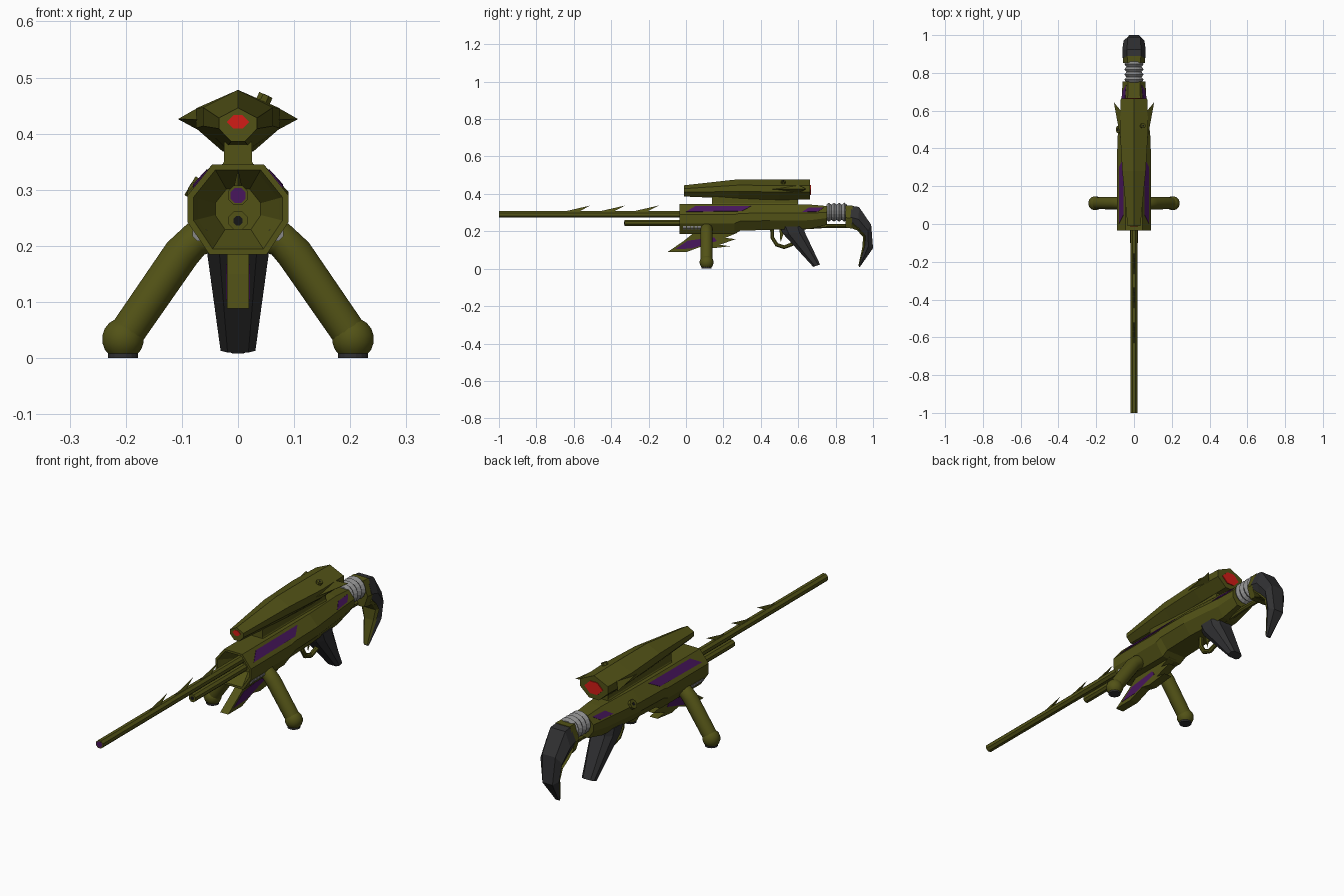
import bpy, math
from mathutils import Vector as V

if "Cube" in bpy.data.objects:
    bpy.data.objects.remove(bpy.data.objects["Cube"])


def material(name, r, g, b):
    m = bpy.data.materials.new(name)
    m.diffuse_color = (r, g, b, 1)
    m.use_nodes = True
    m.node_tree.nodes["Principled BSDF"].inputs["Base Color"].default_value = m.diffuse_color
    return m


OLIVE = material("olive", 0.085, 0.085, 0.008)
DARK = material("dark_rubber", 0.03, 0.03, 0.032)
RED = material("red_glass", 0.65, 0.012, 0.008)
PURPLE = material("purple", 0.065, 0.008, 0.11)
BLACK = material("black", 0.008, 0.008, 0.008)
STEEL = material("steel", 0.25, 0.25, 0.25)


def make(name, verts, faces, mat, smooth=False):
    me = bpy.data.meshes.new(name)
    me.from_pydata([tuple(v) for v in verts], [], faces)
    ob = bpy.data.objects.new(name, me)
    bpy.context.collection.objects.link(ob)
    me.materials.append(mat)
    import bmesh
    bm = bmesh.new()
    bm.from_mesh(me)
    bmesh.ops.recalc_face_normals(bm, faces=bm.faces)
    bm.to_mesh(me)
    bm.free()
    if smooth:
        bpy.ops.object.select_all(action='DESELECT')
        ob.select_set(True)
        bpy.context.view_layer.objects.active = ob
        bpy.ops.object.shade_smooth_by_angle(angle=math.radians(40))
    return ob


def loft(name, rings, mat, smooth=False):
    """Skin a list of equal-length rings and cap both ends."""
    n = len(rings[0])
    verts = [p for r in rings for p in r]
    faces = [(i * n + j, i * n + (j + 1) % n, (i + 1) * n + (j + 1) % n, (i + 1) * n + j)
             for i in range(len(rings) - 1) for j in range(n)]
    last = (len(rings) - 1) * n
    faces += [tuple(range(n)), tuple(range(last, last + n))]
    return make(name, verts, faces, mat, smooth)


def tube(name, path, radii, n, mat, ref=(1, 0, 0), smooth=False):
    path = [V(p) for p in path]
    if not isinstance(radii, (list, tuple)):
        radii = [radii] * len(path)
    rings = []
    for i, p in enumerate(path):
        t = (path[min(i + 1, len(path) - 1)] - path[max(i - 1, 0)]).normalized()
        u = (V(ref) - t * t.dot(V(ref))).normalized()
        w = t.cross(u)
        rings.append([p + (u * math.cos(a) + w * math.sin(a)) * radii[i]
                      for a in ((k + 0.5) * math.tau / n for k in range(n))])
    return loft(name, rings, mat, smooth)


def plate(name, profile, x0, x1, mat):
    return loft(name, [[(x, y, z) for y, z in profile] for x in (x0, x1)], mat)


def panel(name, pts, mat, t=0.002):
    pts = [V(p) for p in pts]
    nrm = (pts[1] - pts[0]).cross(pts[2] - pts[1]).normalized() * t
    return loft(name, [[p - nrm for p in pts], [p + nrm for p in pts]], mat)


def spike(name, base, tip, mat):
    n = len(base)
    return make(name, base + [tip], [(i, (i + 1) % n, n) for i in range(n)] + [tuple(range(n))], mat)


# Receiver: octagonal body with a recessed front, tapering to the rear
BODY = [(-0.035, 0.09, 0.345, 0.185), (0.26, 0.09, 0.345, 0.185), (0.29, 0.09, 0.345, 0.203),
        (0.45, 0.088, 0.345, 0.208), (0.66, 0.066, 0.343, 0.212), (0.755, 0.06, 0.335, 0.235)]


def octagon(y, w, top, bot, s=1):
    h, c = top - bot, (top + bot) / 2
    half = [(0.57, 0), (1, 0.36), (1, 0.655), (0.51, 1)]
    pts = half + [(-a, b) for a, b in reversed(half)]
    return [V((a * w * s, y, c + (bot + b * h - c) * s)) for a, b in pts]


def chamfer(y, t, side):
    for a, b in zip(BODY, BODY[1:]):
        if a[0] <= y <= b[0]:
            k = (y - a[0]) / (b[0] - a[0])
            ring = octagon(*[p + (q - p) * k for p, q in zip(a, b)])
            p = ring[2].lerp(ring[3], t)
            return V((p.x * side, p.y, p.z))


front = BODY[0]
loft("receiver", [octagon(0.04, *front[1:], s=0.45), octagon(-0.02, *front[1:], s=0.8),
                  octagon(-0.035, *front[1:], s=0.88)] + [octagon(*b) for b in BODY], OLIVE)
for s in (-1, 1):
    panel("side_panel", [chamfer(y, t, s) for y, t in ((0, .25), (.05, .8), (.35, .8), (.3, .25))], PURPLE)
    panel("rear_panel", [chamfer(y, t, s) for y, t in ((.62, .1), (.655, .6), (.735, .7), (.705, .15))], PURPLE)
    for k in range(5):
        y = -0.015 + k * 0.02
        tube("side_rib", [(s * .068, y, .222), (s * .068, y + .016, .222)], .014, 8, STEEL)

# Barrel, gas tube and barrel barbs
tube("barrel", [(0, -1, .29), (0, .06, .29)], .019, 8, OLIVE)
tube("muzzle_core", [(0, -1, .29), (0, -.99, .29)], [.0145, .0145], 8, PURPLE).location.y = -.0005
tube("gas_tube", [(0, -.33, .245), (0, .06, .245)], .018, 8, OLIVE)
tube("gas_tube_bore", [(0, -.331, .245), (0, -.32, .245)], .009, 8, BLACK)
for y in (-.65, -.465, -.285):
    spike("barrel_barb", [(0, y, .306), (.008, y + .07, .302), (-.008, y + .07, .302)],
          (0, y + .14, .338), OLIVE)

# Scope: wedge-shaped housing with lenses, side fins and mount


def scope_ring(y, w, top, bot, s=1):
    h, c = top - bot, (top + bot) / 2
    half = [(.36, 0), (1, .38), (1, .7)]
    pts = half + [(0, 1)] + [(-a, b) for a, b in reversed(half)]
    return [(a * w * s, y, c + (bot + b * h - c) * s) for a, b in pts]


loft("scope", [scope_ring(-.01, .034, .446, .386), scope_ring(.28, .062, .478, .374),
               scope_ring(.5, .075, .478, .368), scope_ring(.664, .07, .476, .37)], OLIVE)
hexagon = [(.02, 0), (.008, .012), (-.008, .012), (-.02, 0), (-.008, -.012), (.008, -.012)]
for name, y, k in (("front_lens", -.012, 1), ("rear_lens", .664, 2.3)):
    loft(name, [[(x * k, y + d, .421 + z * k) for x, z in hexagon] for d in (0, .004)], RED)
for s in (-1, 1):
    spike("scope_fin", [(s * .062, .4, .425), (s * .07, .6, .447), (s * .07, .6, .406)],
          (s * .107, .645, .426), OLIVE)
loft("scope_mount", [[(x, y, z) for x, y in ((-w, .14), (w, .14), (w, .6), (-w, .6))]
                     for z, w in ((.335, .034), (.35, .025), (.385, .025))], OLIVE)

# Adjustment knobs
for name, p, d, r in (("scope_knob", (.04, .52, .447), (.4, 0, .9), .014),
                      ("body_knob", (-.065, .5, .295), (-.83, 0, .5), .021)):
    p, d = V(p), V(d).normalized()
    tube(name, [p, p + d * .024], r, 8, OLIVE, (0, 1, 0))
    tube(name + "_slot", [p, p + d * .0245], r * .45, 4, BLACK, (0, 1, 0))

# Bipod legs with ball feet and rubber pads
for s in (-1, 1):
    tube("bipod_leg", [(s * .03, .11, .225), (s * .075, .11, .212), (s * .1, .11, .187), (s * .205, .11, .035)],
         [.03, .032, .033, .032], 16, OLIVE, (0, 1, 0), True)
    arc = [math.radians(a) for a in range(-50, 91, 20)]
    tube("bipod_foot", [(s * .205, .11, .034 + .038 * math.sin(a)) for a in arc],
         [max(.038 * math.cos(a), .0005) for a in arc], 16, OLIVE, smooth=True)
    tube("foot_pad", [(s * .205, .11, 0), (s * .205, .11, .008)], .027, 16, DARK)

# Thorned fore blade under the receiver
plate("fore_blade", [(-.1, .088), (-.01, .15), (.04, .19), (.27, .19), (.21, .165), (.265, .158), (.18, .128),
                     (.235, .12), (.13, .108), (.08, .118), (.0, .088)], -.02, .02, OLIVE)
plate("fore_blade_panel", [(-.06, .104), (.01, .15), (.15, .168), (.165, .148), (.03, .108)],
      -.0215, .0215, PURPLE)

# Pistol grip, trigger and guard
loft("grip", [[(x * w, a + (b - a) * f, z + (zb - z) * f) for x, f in
               ((-.6, 0), (.6, 0), (1, .25), (1, .75), (.6, 1), (-.6, 1), (-1, .75), (-1, .25))]
              for a, b, z, zb, w in ((.5, .63, .225, .225, .056), (.52, .635, .185, .195, .055),
                                     (.68, .717, .01, .022, .031))], DARK)
tube("trigger_guard", [(0, y, z) for y, z in ((.46, .21), (.462, .165), (.485, .128), (.525, .115),
                                            (.565, .13), (.58, .15))], .011, 8, OLIVE)
spike("trigger", [(-.007, .5, .21), (.007, .5, .21), (.007, .53, .21), (-.007, .53, .21)],
      (0, .505, .14), OLIVE)

# Bellows between receiver and stock, with lower strut
n = 9
tube("bellows", [(0, .75 + .11 * i / (n - 1), .302) for i in range(n)],
     [.052 if i % 2 else .041 for i in range(n)], 16, STEEL)
tube("stock_strut", [(0, .58, .218), (0, .75, .229), (0, .87, .229)], .012, 8, OLIVE)

# Hooked stock: green collar and liner, dark outer claw


def claw(name, sections, mat):
    rings = []
    for iy, iz, oy, oz, w in sections:
        rings.append([(x * w, iy + (oy - iy) * f, iz + (oz - iz) * f) for x, f in
                      ((-.7, 0), (.7, 0), (1, .45), (.6, 1), (-.6, 1), (-1, .45))])
    return loft(name, rings, mat)


claw("stock_collar", [(.852, .22, .852, .338, .058), (.885, .215, .89, .338, .06)], OLIVE)
claw("stock_claw", [(.875, .225, .885, .336, .06), (.92, .21, .925, .33, .062), (.957, .18, .99, .235, .055),
                    (.955, .13, 1.0, .11, .042), (.924, .008, .93, .01, .012)], DARK)
claw("stock_liner", [(.88, .218, .9, .27, .056), (.915, .205, .93, .22, .056), (.946, .17, .965, .18, .046),
                     (.944, .12, .965, .12, .032), (.921, .014, .926, .014, .012)], OLIVE)
